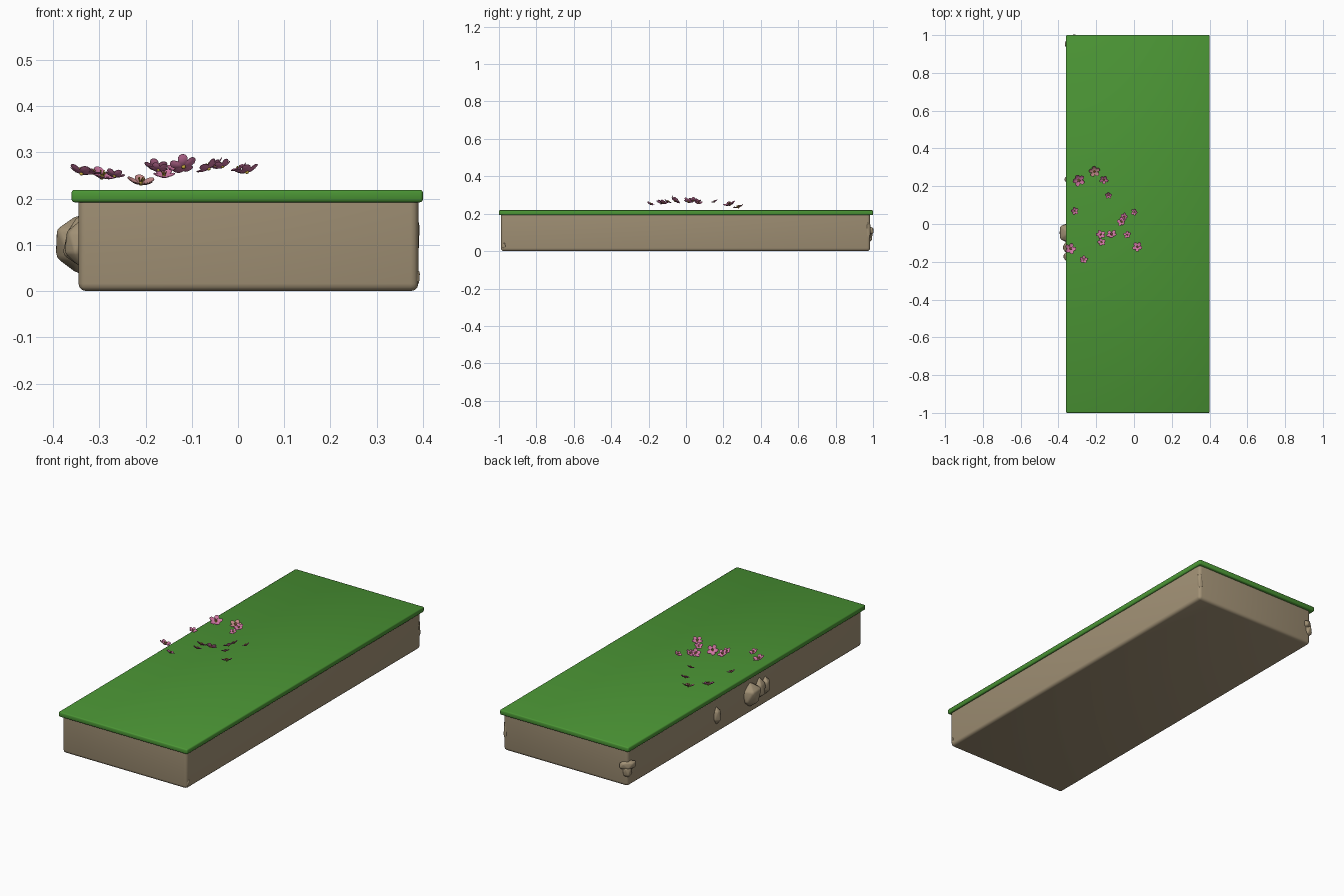
import bpy, bmesh, math, random
from mathutils import Vector, Matrix

if "Cube" in bpy.data.objects:
    bpy.data.objects.remove(bpy.data.objects["Cube"])

random.seed(4)


def material(name, rgb):
    m = bpy.data.materials.new(name)
    m.diffuse_color = (*rgb, 1)
    m.use_nodes = True
    m.node_tree.nodes["Principled BSDF"].inputs["Base Color"].default_value = m.diffuse_color
    return m


GRASS = material("grass_green", (0.07, 0.30, 0.035))
STONE = material("earth_tan", (0.36, 0.285, 0.18))
PINK = material("petal_pink", (0.62, 0.18, 0.36))
DUSTY = material("petal_dusty_rose", (0.55, 0.25, 0.25))
YELLOW = material("stamen_yellow", (0.60, 0.42, 0.05))


def finish(name, bm, mats, smooth=35):
    bmesh.ops.recalc_face_normals(bm, faces=bm.faces)
    me = bpy.data.meshes.new(name)
    bm.to_mesh(me)
    bm.free()
    ob = bpy.data.objects.new(name, me)
    bpy.context.collection.objects.link(ob)
    for m in mats:
        me.materials.append(m)
    bpy.ops.object.select_all(action='DESELECT')
    ob.select_set(True)
    bpy.context.view_layer.objects.active = ob
    bpy.ops.object.shade_smooth_by_angle(angle=math.radians(smooth))
    return ob


def slab(name, lo, hi, mat, bevel, segments, edge_rule):
    bm = bmesh.new()
    bmesh.ops.create_cube(bm, size=1)
    lo, hi = Vector(lo), Vector(hi)
    for v in bm.verts:
        v.co = Vector([lo[i] + (v.co[i] + 0.5) * (hi[i] - lo[i]) for i in range(3)])
    edges = [e for e in bm.edges if edge_rule(e)]
    bmesh.ops.bevel(bm, geom=edges, offset=bevel, segments=segments,
                    affect='EDGES', profile=0.5)
    return finish(name, bm, [mat], 50)


# Earth block with rounded sides and underside, and the grass plate on top
slab("earth_block", (-0.345, -0.99, 0), (0.39, 0.985, 0.195), STONE, 0.016, 3,
     lambda e: min(v.co.z for v in e.verts) < 0.1)
slab("grass_top", (-0.36, -1, 0.192), (0.40, 1, 0.219), GRASS, 0.006, 2,
     lambda e: True)


# Rocks breaking out of the earth: chunky stones with softened edges
def rock(name, loc, size, turn=0.0, rough=0.12):
    bm = bmesh.new()
    bmesh.ops.create_icosphere(bm, subdivisions=1, radius=1)
    for v in bm.verts:
        v.co *= 1 + random.uniform(-rough, rough)
    bmesh.ops.bevel(bm, geom=list(bm.edges), offset=0.1, segments=2,
                    affect='EDGES', profile=0.5)
    m = Matrix.Translation(loc) @ Matrix.Rotation(turn, 4, 'Z') @ Matrix.Diagonal((*size, 1))
    bmesh.ops.transform(bm, matrix=m, verts=bm.verts)
    finish(name, bm, [STONE], 40)


rock("side_rock_large", (-0.345, -0.045, 0.10), (0.06, 0.062, 0.07))
rock("side_rock_medium", (-0.345, -0.125, 0.105), (0.035, 0.04, 0.055))
rock("side_rock_small", (-0.342, -0.175, 0.105), (0.036, 0.03, 0.05))
rock("side_rock_single", (-0.342, 0.237, 0.10), (0.03, 0.024, 0.05))
rock("corner_rock_upper", (-0.335, 0.972, 0.11), (0.024, 0.048, 0.03), math.radians(-45))
rock("corner_rock_lower", (-0.335, 0.972, 0.08), (0.028, 0.026, 0.04), math.radians(-45))
rock("corner_rock_back", (0.378, 0.973, 0.11), (0.016, 0.016, 0.075), 0, 0.06)
rock("corner_rock_front", (0.378, -0.972, 0.03), (0.018, 0.014, 0.027), 0, 0.06)


# Five-petalled blossom with a yellow heart and stamens, facing a given normal
def blossom(index, x, y, z, r, tilt, petal_mat):
    bm = bmesh.new()

    def cup(px, py):
        d = math.hypot(px, py) / r
        return Vector((px, py, 0.32 * r * d * d))

    for k in range(5):
        a = k * math.tau / 5
        ca, sa = math.cos(a), math.sin(a)

        def point(rad, t):
            u = r * (0.56 + 0.46 * rad * math.cos(t))
            w = r * 0.37 * rad * math.sin(t) * (1 + 0.2 * math.cos(t))
            p = cup(u * ca - w * sa, u * sa + w * ca)
            p.z += 0.05 * r * rad
            return bm.verts.new(p)

        mid = point(0, 0)
        inner = [point(0.55, i * math.tau / 12) for i in range(12)]
        outer = [point(1, i * math.tau / 12) for i in range(12)]
        for i in range(12):
            j = (i + 1) % 12
            bm.faces.new((mid, inner[i], inner[j]))
            bm.faces.new((inner[i], outer[i], outer[j], inner[j]))
    # give the petals a little thickness
    bmesh.ops.recalc_face_normals(bm, faces=bm.faces)
    bmesh.ops.solidify(bm, geom=list(bm.faces), thickness=0.0012)
    petals = set(bm.faces)
    # heart and stamens
    bmesh.ops.create_uvsphere(bm, u_segments=8, v_segments=5, radius=0.17 * r,
                              matrix=Matrix.Translation((0, 0, 0.05 * r)))
    for k in range(5):
        m = (Matrix.Rotation((k + 0.5) * math.tau / 5, 4, 'Z')
             @ Matrix.Rotation(0.45, 4, 'Y') @ Matrix.Translation((0, 0, 0.28 * r)))
        bmesh.ops.create_cone(bm, cap_ends=True, segments=5, radius1=0.03 * r,
                              radius2=0.05 * r, depth=0.5 * r, matrix=m)
    for f in bm.faces:
        if f not in petals:
            f.material_index = 1
    # blossoms lean inwards, towards the middle of the cluster
    inward = Vector((-0.15 - x, 0.05 - y, 0)).normalized()
    t = math.radians(tilt)
    normal = inward * math.sin(t) + Vector((0, 0, math.cos(t)))
    rot = normal.to_track_quat('Z', 'Y').to_matrix().to_4x4()
    m = (Matrix.Translation((x, y, z)) @ rot
         @ Matrix.Rotation(random.uniform(0, 1.2), 4, 'Z') @ Matrix.Translation((0, 0, -0.1 * r)))
    bmesh.ops.transform(bm, matrix=m, verts=bm.verts)
    finish(f"blossom_{index}", bm, [petal_mat, YELLOW], 60)


# x, y, z, radius, lean in degrees
BLOSSOMS = [
    (-0.294, 0.233, 0.248, 0.033, 22), (-0.210, 0.280, 0.234, 0.030, 18),
    (-0.160, 0.236, 0.250, 0.024, 25), (-0.135, 0.153, 0.264, 0.019, 25),
    (-0.315, 0.069, 0.256, 0.021, 20), (0.003, 0.063, 0.264, 0.019, 28),
    (-0.064, 0.012, 0.266, 0.026, 35), (-0.050, 0.038, 0.272, 0.022, 32),
    (-0.177, -0.058, 0.267, 0.026, 30), (-0.172, -0.098, 0.263, 0.022, 25),
    (-0.118, -0.058, 0.270, 0.029, 45), (-0.034, -0.058, 0.270, 0.021, 30),
    (0.019, -0.122, 0.259, 0.027, 20), (-0.338, -0.132, 0.256, 0.030, 20),
    (-0.267, -0.190, 0.250, 0.022, 25),
]
for i, b in enumerate(BLOSSOMS):
    blossom(i + 1, *b, DUSTY if i == 1 else PINK)
